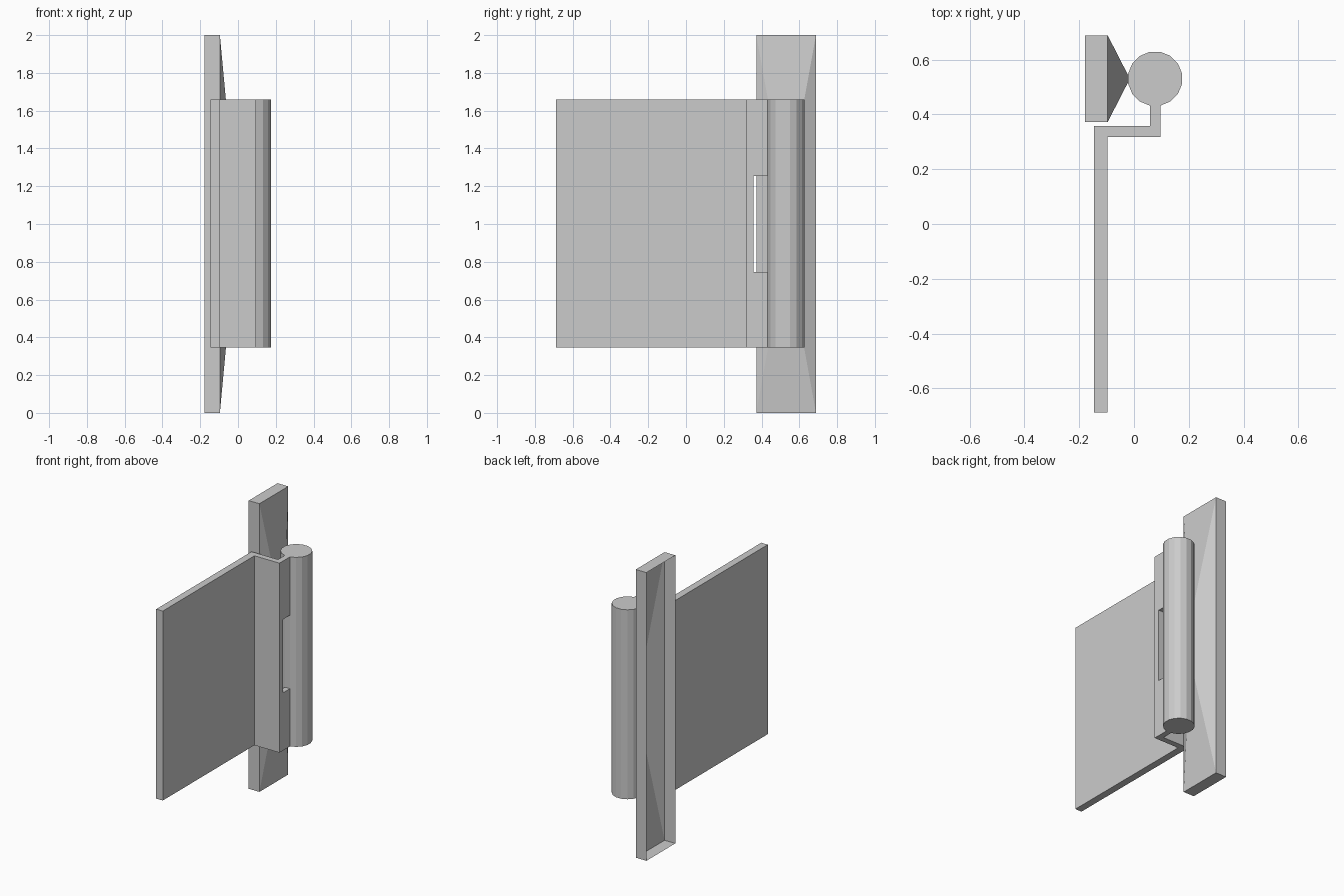
import bpy, bmesh, math

if "Cube" in bpy.data.objects:
    bpy.data.objects.remove(bpy.data.objects["Cube"])

Z0, Z1 = 0.345, 1.66          # height range of the hinge
SLOT0, SLOT1 = 0.745, 1.255   # gap in the knuckle web
CX, CY, R = 0.077, 0.53, 0.1  # barrel axis and radius


def finish(name, bm):
    me = bpy.data.meshes.new(name)
    bm.to_mesh(me)
    bm.free()
    ob = bpy.data.objects.new(name, me)
    bpy.context.collection.objects.link(ob)
    return ob


def prism(name, pts, z0, z1, open_y=False):
    bm = bmesh.new()
    base = bm.faces.new([bm.verts.new((x, y, z0)) for x, y in pts])
    ext = bmesh.ops.extrude_face_region(bm, geom=[base], use_keep_orig=True)
    for v in ext["geom"]:
        if isinstance(v, bmesh.types.BMVert):
            v.co.z = z1
    bmesh.ops.recalc_face_normals(bm, faces=bm.faces)
    if open_y:  # drop the faces that butt against neighbouring parts
        bm.normal_update()
        hidden = [f for f in bm.faces if abs(f.normal.y) > 0.9]
        bmesh.ops.delete(bm, geom=hidden, context="FACES")
    return finish(name, bm)


# 16-sided barrel, flat side facing the leaf
step = math.pi / 8
ring = [(CX + R * math.cos((i + 0.5) * step), CY + R * math.sin((i + 0.5) * step))
        for i in range(16)]
prism("hinge_barrel", ring, Z0, Z1)

# Flat leaf with its offset arm
half = R * math.sin(step / 2)
arm_y0, arm_y1 = 0.317, 0.357
prism("hinge_leaf", [(-0.146, -0.688), (-0.096, -0.688), (-0.096, arm_y0),
                     (CX + half, arm_y0), (CX + half, arm_y1),
                     (-0.146, arm_y1)], Z0, Z1)

# Webs joining arm and barrel, above and below the slot
flat_y = CY - R * math.cos(step / 2)
web = [(CX - half, arm_y1), (CX + half, arm_y1), (CX + half, flat_y), (CX - half, flat_y)]
for name, a, b in (("lower_web", Z0, SLOT0), ("upper_web", SLOT1, Z1)):
    prism(name, web, a, b, open_y=True)

# Mounting plate: hollow tray, open at the back, wedge-shaped front
bm = bmesh.new()
corners = [(0.372, 0), (0.688, 0), (0.688, 2), (0.372, 2)]
back = [bm.verts.new((-0.178, y, z)) for y, z in corners]
front = [bm.verts.new((-0.096, y, z)) for y, z in corners]
low = bm.verts.new((-0.015, CY, 0.87))
high = bm.verts.new((-0.015, CY, 1.13))
for i in range(4):
    j = (i + 1) % 4
    bm.faces.new((back[j], back[i], front[i], front[j]))
bm.faces.new((front[0], front[1], low))
bm.faces.new((front[1], front[2], high, low))
bm.faces.new((front[2], front[3], high))
bm.faces.new((front[3], front[0], low, high))
finish("mounting_plate", bm)
